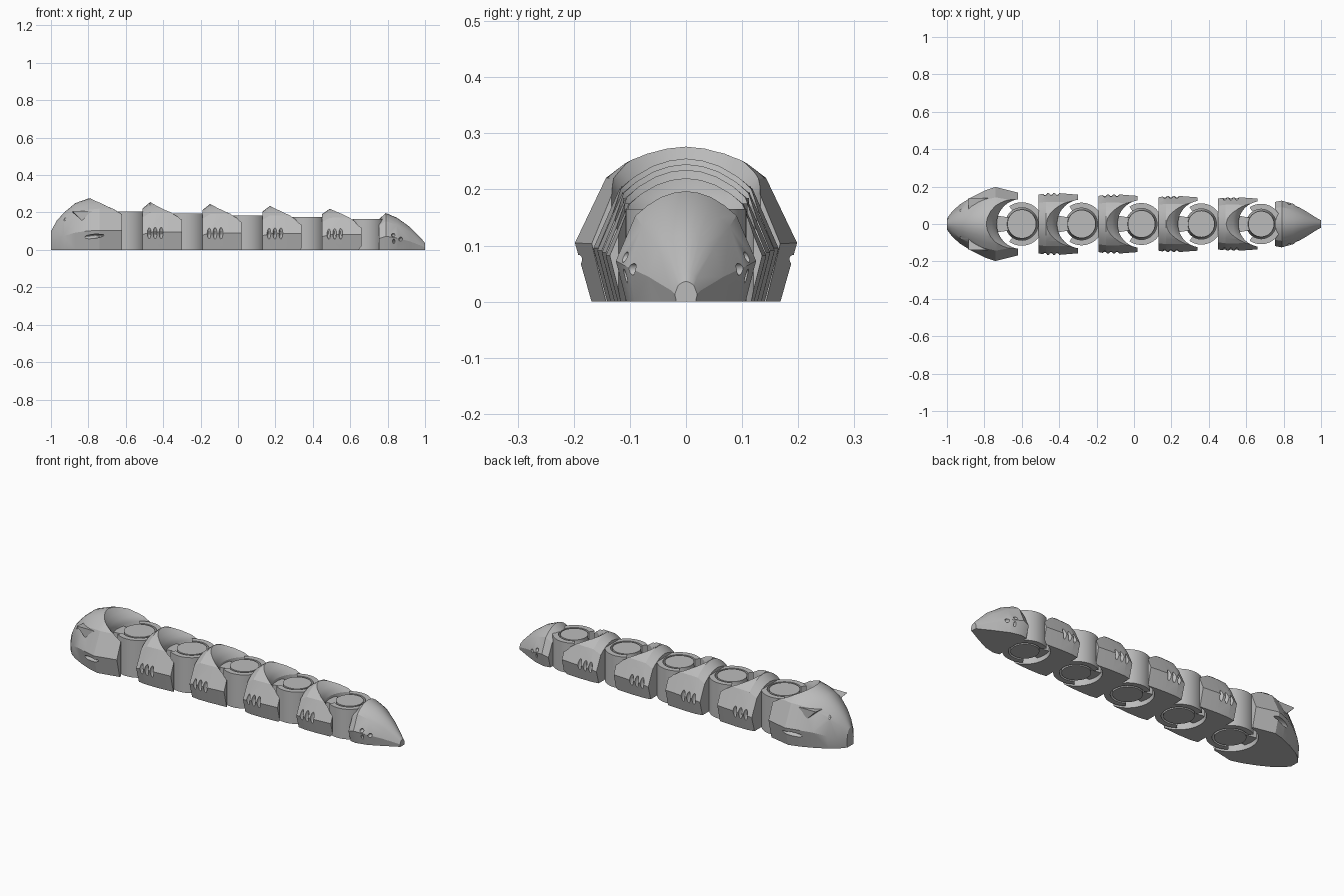
import bpy, bmesh, math
from mathutils import Matrix, Vector

if "Cube" in bpy.data.objects:
    bpy.data.objects.remove(bpy.data.objects["Cube"])

grey = bpy.data.materials.new("plain_grey")
grey.use_nodes = True
COLOUR = (0.5, 0.5, 0.5, 1)
grey.diffuse_color = COLOUR
grey.node_tree.nodes["Principled BSDF"].inputs["Base Color"].default_value = COLOUR

# half cross-section: fraction of half width, fraction of height
HALF = [(0.85, 0), (1, 0.37), (0.72, 0.78), (0.55, 0.87), (0.36, 0.945), (0.18, 0.985)]
SECTION = HALF + [(0, 1)] + [(-y, z) for y, z in reversed(HALF)]


def finish(name, bm):
    bmesh.ops.recalc_face_normals(bm, faces=bm.faces)
    mesh = bpy.data.meshes.new(name)
    bm.to_mesh(mesh)
    bm.free()
    mesh.materials.append(grey)
    ob = bpy.data.objects.new(name, mesh)
    bpy.context.collection.objects.link(ob)
    return ob


def smooth(ob):
    bpy.ops.object.select_all(action='DESELECT')
    ob.select_set(True)
    bpy.context.view_layer.objects.active = ob
    bpy.ops.object.shade_smooth_by_angle(angle=math.radians(24))


def loft(name, stations):
    """Hull through stations of (x, half width, height)."""
    bm = bmesh.new()
    rings = [[bm.verts.new((x, y * w, z * h)) for y, z in SECTION] for x, w, h in stations]
    n = len(SECTION)
    for a, b in zip(rings, rings[1:]):
        for i in range(n):
            j = (i + 1) % n
            bm.faces.new((a[i], a[j], b[j], b[i]))
    bm.faces.new(rings[0])
    bm.faces.new(rings[-1])
    return finish(name, bm)


def lathe(name, cx, profile, n=64):
    """Closed solid turned about a vertical axis at x = cx."""
    bm = bmesh.new()
    turn = [math.tau * i / n for i in range(n)]
    rings = [[bm.verts.new((cx + r * math.cos(t), r * math.sin(t), z)) for t in turn]
             for r, z in profile]
    for a, b in zip(rings, rings[1:]):
        for i in range(n):
            j = (i + 1) % n
            bm.faces.new((a[i], a[j], b[j], b[i]))
    bm.faces.new(rings[0])
    bm.faces.new(rings[-1])
    return finish(name, bm)


def prism(name, points, depth):
    bm = bmesh.new()
    face = bm.faces.new([bm.verts.new(p) for p in points])
    out = bmesh.ops.extrude_face_region(bm, geom=[face])
    bmesh.ops.translate(bm, vec=depth, verts=[v for v in out["geom"] if isinstance(v, bmesh.types.BMVert)])
    return finish(name, bm)


def pits(name, spots):
    """Mirrored ellipsoid cutters: (centre, radii, pitch)."""
    bm = bmesh.new()
    for centre, radii, pitch in spots:
        for side in (-1, 1):
            m = (Matrix.Translation((centre[0], side * centre[1], centre[2]))
                 @ Matrix.Rotation(pitch, 4, 'Y') @ Matrix.Diagonal((*radii, 1)))
            bmesh.ops.create_uvsphere(bm, u_segments=20, v_segments=12, radius=1, matrix=m)
    return finish(name, bm)


def cut(ob, *cutters):
    for c in cutters:
        c.hide_render = True
        mod = ob.modifiers.new("cut", 'BOOLEAN')
        mod.operation, mod.solver, mod.object = 'DIFFERENCE', 'EXACT', c
    bpy.context.view_layer.update()
    mesh = bpy.data.meshes.new_from_object(ob.evaluated_get(bpy.context.evaluated_depsgraph_get()))
    ob.modifiers.clear()
    ob.data = mesh
    for c in cutters:
        bpy.data.objects.remove(c)
    smooth(ob)


def bowl(cx, r, top, h):
    """Cutter for the round socket that flares open at the top."""
    return lathe("socket_cutter", cx, [(r, -0.1), (r, 0.7 * h), (r + 0.01, 0.79 * h),
                                       (r + 0.028, 0.88 * h), (0.19, top), (0.32, top * 1.15)])


JOINTS = [-0.6 + 0.32 * i for i in range(5)]
HEIGHTS = [0.255, 0.245, 0.235, 0.22]
WIDTHS = [0.165, 0.158, 0.15, 0.143]
SOCKETS = [0.134 - 0.003 * i for i in range(5)]

# head with mouth and nostril recesses
head = loft("head", [(-1, 0.03, 0.1), (-0.97, 0.07, 0.155), (-0.93, 0.105, 0.2), (-0.87, 0.143, 0.25),
                     (-0.8, 0.178, 0.275), (-0.74, 0.198, 0.283), (-0.62, 0.168, 0.28)])
cut(head, bowl(JOINTS[0], SOCKETS[0], 0.277, 0.275),
    pits("face_cutter", [((-0.79, 0.182, 0.07), (0.075, 0.025, 0.012), -0.12),
                         ((-0.925, 0.086, 0.17), (0.008, 0.02, 0.018), 0.4)]))

# eyes: wedge shapes with a flat brow
for side, label in ((-1, "right"), (1, "left")):
    eye = prism(label + "_eye", [(-0.885, side * 0.07, 0.2), (-0.78, side * 0.07, 0.2),
                                 (-0.81, side * 0.07, 0.165), (-0.835, side * 0.07, 0.15)],
                Vector((0, side * 0.068, 0.008)))
    smooth(eye)

# body segments with three slots on each side
for i, (h, w) in enumerate(zip(HEIGHTS, WIDTHS)):
    c = JOINTS[i]
    seg = loft(f"body_segment_{i + 1}", [(c + 0.09, 0.95 * w, 0.87 * h), (c + 0.13, w, h),
                                         (c + 0.2, w, 1.01 * h), (c + 0.3, 0.95 * w, 1.01 * h)])
    slots = [((c + x, w + 0.004, 0.092), (0.011, 0.022, 0.04), 0) for x in (0.125, 0.157, 0.189)]
    cut(seg, bowl(JOINTS[i + 1], SOCKETS[i + 1], h + 0.002, h), pits("slot_cutter", slots))

# tail with small dimples
tail = loft("tail", [(0.755, 0.118, 0.165), (0.79, 0.125, 0.197), (0.85, 0.108, 0.172),
                     (0.92, 0.068, 0.122), (0.985, 0.027, 0.055), (1, 0.02, 0.036)])
cut(tail, pits("dimple_cutter", [((0.83, 0.113, 0.08), (0.01, 0.02, 0.01), 0.5),
                                 ((0.833, 0.115, 0.045), (0.007, 0.02, 0.014), 0),
                                 ((0.87, 0.098, 0.058), (0.01, 0.02, 0.011), 0.5)]))

# hinges: open collar on the following part, pin and link on the part ahead
for i, c in enumerate(JOINTS):
    h = 0.205 - 0.01 * i
    outer = 0.116 - 0.002 * i
    inner = outer - 0.029
    gap = math.radians(125)
    arc = [gap * (2 * k / 40 - 1) for k in range(41)]
    points = [(c + outer * math.cos(t), outer * math.sin(t), 0) for t in arc]
    points += [(c + inner * math.cos(t), inner * math.sin(t), 0) for t in reversed(arc)]
    smooth(prism(f"hinge_collar_{i + 1}", points, Vector((0, 0, h))))
    r = inner - 0.01
    smooth(lathe(f"hinge_pin_{i + 1}", c, [(r, 0), (r, 0.02), (inner + 0.002, 0.06),
                                           (inner + 0.002, h - 0.06), (r, h - 0.02), (r, h)], 48))
    a, b = c - SOCKETS[i] - 0.03, c - 0.05
    prism(f"hinge_link_{i + 1}", [(a, -0.05, 0.025), (b, -0.032, 0.025), (b, 0.032, 0.025), (a, 0.05, 0.025)],
          Vector((0, 0, h - 0.05)))
